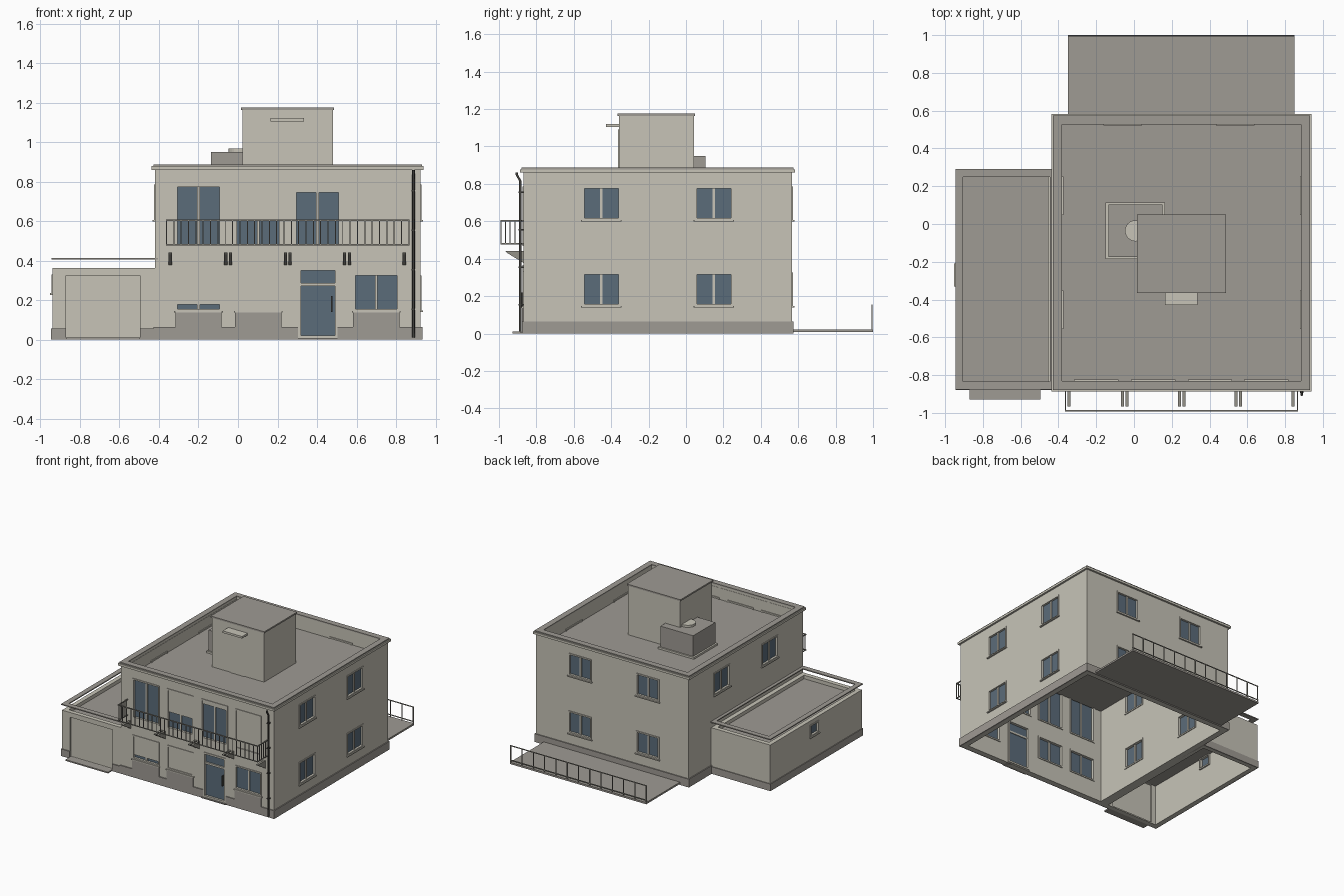
import bpy, bmesh, math
from mathutils import Matrix

if "Cube" in bpy.data.objects:
    bpy.data.objects.remove(bpy.data.objects["Cube"])


def material(name, col):
    m = bpy.data.materials.new(name)
    m.diffuse_color = (*col, 1)
    m.use_nodes = True
    m.node_tree.nodes["Principled BSDF"].inputs["Base Color"].default_value = m.diffuse_color
    return m


WALL = material("plaster", (0.57, 0.55, 0.475))
STONE = material("grey_stone", (0.345, 0.325, 0.295))
GLASS = material("blue_glass", (0.105, 0.15, 0.195))
METAL = material("railing_metal", (0.30, 0.29, 0.25))
DARK = material("dark_metal", (0.06, 0.058, 0.052))


def finish(name, bm, mat):
    bmesh.ops.recalc_face_normals(bm, faces=bm.faces)
    me = bpy.data.meshes.new(name)
    bm.to_mesh(me)
    bm.free()
    ob = bpy.data.objects.new(name, me)
    bpy.context.collection.objects.link(ob)
    if mat:
        me.materials.append(mat)
    return ob


def boxes(name, mat, items):
    """One object from boxes given as (x0, x1, y0, y1, z0, z1)."""
    bm = bmesh.new()
    for x0, x1, y0, y1, z0, z1 in items:
        m = Matrix.Translation(((x0 + x1) / 2, (y0 + y1) / 2, (z0 + z1) / 2))
        m = m @ Matrix.Diagonal((abs(x1 - x0), abs(y1 - y0), abs(z1 - z0), 1))
        bmesh.ops.create_cube(bm, size=1, matrix=m)
    return finish(name, bm, mat)


def ring(name, mat, x0, x1, y0, y1, z0, z1, t):
    """Rectangular ring of thickness t, open above and below."""
    bm = bmesh.new()
    loops = []
    for i, z in ((0, z0), (0, z1), (t, z1), (t, z0)):
        loops.append([bm.verts.new(p) for p in ((x0 + i, y0 + i, z), (x1 - i, y0 + i, z),
                                                (x1 - i, y1 - i, z), (x0 + i, y1 - i, z))])
    for a in range(4):
        p, q = loops[a], loops[(a + 1) % 4]
        for k in range(4):
            n = (k + 1) % 4
            bm.faces.new((p[k], p[n], q[n], q[k]))
    return finish(name, bm, mat)


def cut(ob, items):
    """Cut box openings out of an object."""
    cutter = boxes("cutter", None, items)
    cutter.hide_render = True
    mod = ob.modifiers.new("openings", 'BOOLEAN')
    mod.operation = 'DIFFERENCE'
    mod.solver = 'EXACT'
    mod.object = cutter
    deps = bpy.context.evaluated_depsgraph_get()
    me = bpy.data.meshes.new_from_object(ob.evaluated_get(deps))
    ob.modifiers.clear()
    ob.data = me
    bpy.data.objects.remove(cutter)


# Wall-relative box: u along the wall, d outward from it
X0, X1, Y0, Y1 = -0.42, 0.925, -0.87, 0.567
GX = -0.94


def on(side, u0, u1, d0, d1, z0, z1):
    base, sign, along_x = {"front": (Y0, -1, True), "back": (Y1, 1, True), "right": (X1, 1, False),
                           "left": (X0, -1, False), "garage": (GX, -1, False)}[side]
    a, b = sorted((base + sign * d0, base + sign * d1))
    return (u0, u1, a, b, z0, z1) if along_x else (a, b, u0, u1, z0, z1)


holes, frames, panes, sills = [], [], [], []


def window(side, u0, u1, z0, z1, mullion=True, sill=True, b=0.011):
    holes.append(on(side, u0, u1, -0.07, 0.03, z0, z1))
    for f in ((u0, u0 + b, z0, z1), (u1 - b, u1, z0, z1), (u0, u1, z0, z0 + b), (u0, u1, z1 - b, z1)):
        frames.append(on(side, f[0], f[1], -0.046, 0.005, f[2], f[3]))
    if mullion:
        c = (u0 + u1) / 2
        frames.append(on(side, c - 0.007, c + 0.007, -0.032, -0.004, z0, z1))
    panes.append(on(side, u0 + 0.002, u1 - 0.002, -0.024, -0.012, z0 + 0.002, z1 - 0.002))
    if sill:
        sills.append(on(side, u0 - 0.006, u1 + 0.006, -0.005, 0.012, z0 - 0.008, z0))


# Side and back windows, two floors
for side, centres in (("right", (-0.453, 0.149)), ("left", (-0.453, 0.149)), ("back", (0.536, -0.06))):
    for c in centres:
        for z in (0.148, 0.607):
            window(side, c - 0.102, c + 0.102, z, z + 0.178)
window("garage", -0.325, -0.215, 0.235, 0.33, mullion=False)

# Front windows and balcony doors, with roller shutters drawn down to given heights
shutters = []
for c, low_shut, up_shut in ((-0.2, 0.178, None), (0.102, 0.155, 0.60), (0.402, None, 0.745), (0.7, None, 0.48)):
    u0, u1 = c - 0.117, c + 0.117
    window("front", u0, u1, 0.468, 0.785, sill=False)
    if up_shut:
        shutters.append(on("front", u0 + 0.01, u1 - 0.01, -0.01, -0.002, up_shut, 0.78))
    if c != 0.402:
        window("front", u0, u1, 0.145, 0.335)
        if low_shut:
            shutters.append(on("front", u0 + 0.01, u1 - 0.01, -0.01, -0.002, low_shut, 0.33))

# Entrance door
window("front", 0.305, 0.505, 0.008, 0.365, mullion=False, sill=False, b=0.014)
frames.append(on("front", 0.31, 0.50, -0.03, 0.0, 0.272, 0.287))
boxes("door_handle", DARK, [on("front", 0.472, 0.478, -0.012, 0.012, 0.14, 0.22)])
boxes("door_step", STONE, [on("front", 0.295, 0.515, -0.04, 0.015, 0, 0.008)])

garage_door = (-0.87, -0.495, Y0 - 0.03, Y0 + 0.07, 0.01, 0.325)

# Walls and plinths
house = ring("house_walls", WALL, X0, X1, Y0, Y1, 0, 0.862, 0.04)
cut(house, [h for h in holes if h[0] > -0.9])
garage = ring("garage_walls", WALL, GX, X0, Y0, 0.283, 0, 0.363, 0.035)
cut(garage, [garage_door] + [h for h in holes if h[0] < -0.9])
plinth = ring("house_plinth", STONE, X0 - 0.008, X1 + 0.008, Y0 - 0.008, Y1 + 0.008, 0, 0.065, 0.012)
cut(plinth, [(0.305, 0.505, -1, -0.8, 0.008, 0.2)])
gplinth = ring("garage_plinth", STONE, GX - 0.006, X0, Y0 - 0.008, 0.289, 0, 0.056, 0.012)
cut(gplinth, [garage_door])
boxes("window_aprons", STONE, [on("front", c - 0.117, c + 0.117, -0.002, 0.008, 0.06, 0.137)
                               for c in (-0.2, 0.102, 0.7)])

boxes("window_frames", WALL, frames)
boxes("window_sills", WALL, sills)
boxes("window_glass", GLASS, panes)
boxes("roller_shutters", WALL, shutters)
boxes("garage_door", WALL, [(-0.872, -0.493, Y0 + 0.012, Y0 + 0.022, 0.008, 0.327)])
boxes("garage_ramp", STONE, [(-0.87, -0.495, -0.928, Y0, 0, 0.01)])

# Flat roofs, cornice and copings
boxes("house_roof", STONE, [(X0 + 0.035, X1 - 0.035, Y0 + 0.035, Y1 - 0.035, 0.76, 0.77)])
boxes("garage_roof", STONE, [(GX + 0.03, X0 - 0.03, Y0 + 0.03, 0.253, 0.325, 0.335)])
ring("cornice", WALL, X0 - 0.017, X1 + 0.015, Y0 - 0.017, Y1 + 0.015, 0.86, 0.878, 0.055)
ring("house_coping", STONE, X0 - 0.009, X1 + 0.007, Y0 - 0.009, Y1 + 0.007, 0.878, 0.887, 0.047)
ring("garage_coping", STONE, GX - 0.005, -0.405, Y0 - 0.005, 0.29, 0.405, 0.413, 0.04)

# Stair house on the roof
boxes("stair_house", WALL, [(0.022, 0.48, -0.358, 0.042, 0.765, 1.163)])
boxes("stair_house_roof", STONE, [(0.015, 0.487, -0.365, 0.049, 1.163, 1.175)])
boxes("stair_house_door", WALL, [(0.19, 0.31, -0.364, -0.355, 0.77, 1.09)])
boxes("stair_house_canopy", WALL, [(0.165, 0.335, -0.428, -0.355, 1.105, 1.121)])

# Vent shaft with round cap
boxes("vent_flange", WALL, [(-0.15, 0.165, -0.185, 0.115, 0.765, 0.785)])
boxes("vent_shaft", STONE, [(-0.136, 0.152, -0.175, 0.104, 0.78, 0.95)])
bm = bmesh.new()
bmesh.ops.create_cone(bm, cap_ends=True, segments=24, radius1=0.056, radius2=0.056, depth=0.02,
                      matrix=Matrix.Translation((0.008, -0.036, 0.957)))
finish("vent_cap", bm, WALL)

# Balcony railing and brackets
t = 0.003
RX0, RX1, RY = -0.362, 0.865, -0.989
rail = []
for z, h in ((0.477, 0.006), (0.6, 0.008)):
    rail += [(RX0 - t, RX1 + t, RY - t, RY + t, z, z + h)]
    rail += [(x - t, x + t, RY, Y0, z, z + h) for x in (RX0, RX1)]
count = 33
for i in range(count + 1):
    x = RX0 + (RX1 - RX0) * i / count
    rail.append((x - t * 0.8, x + t * 0.8, RY - t * 0.8, RY + t * 0.8, 0.477, 0.602))
for x in (RX0, RX1):
    rail += [(x - t * 0.8, x + t * 0.8, y - t * 0.8, y + t * 0.8, 0.477, 0.602)
             for y in (-0.965, -0.94, -0.915, -0.89)]
boxes("balcony_railing", METAL, rail)

bm = bmesh.new()
for x in (-0.343, -0.062, -0.038, 0.24, 0.264, 0.54, 0.564, 0.842):
    a, b = ([bm.verts.new((x + s, y, z)) for y, z in ((Y0, 0.378), (Y0, 0.44), (-0.965, 0.44), (-0.955, 0.43))]
            for s in (-0.008, 0.008))
    bm.faces.new(a)
    bm.faces.new(b)
    for k in range(4):
        n = (k + 1) % 4
        bm.faces.new((a[k], a[n], b[n], b[k]))
finish("balcony_brackets", bm, METAL)

# Back terrace with low railing
boxes("terrace", STONE, [(-0.35, 0.85, Y1, 1.0, 0.008, 0.022)])
rail = [(-0.35, 0.85, 0.992, 0.998, z, z + 0.006) for z in (0.035, 0.15)]
for i in range(13):
    x = -0.346 + 1.192 * i / 12
    rail.append((x - t, x + t, 0.992, 0.998, 0.02, 0.152))
boxes("terrace_railing", METAL, rail)

# Drainpipe with bent top
cu = bpy.data.curves.new("drainpipe", 'CURVE')
cu.dimensions = '3D'
cu.bevel_depth = 0.007
cu.bevel_resolution = 1
cu.use_fill_caps = True
sp = cu.splines.new('POLY')
path = ((-0.886, 0.012), (-0.886, 0.815), (-0.905, 0.85), (-0.905, 0.86))
sp.points.add(len(path) - 1)
for p, (y, z) in zip(sp.points, path):
    p.co = (0.888, y, z, 1)
cu.materials.append(DARK)
bpy.context.collection.objects.link(bpy.data.objects.new("drainpipe", cu))
boxes("pipe_clamps", DARK, [(0.879, 0.897, -0.895, Y0, z, z + 0.008) for z in (0.15, 0.35, 0.55, 0.75)])
